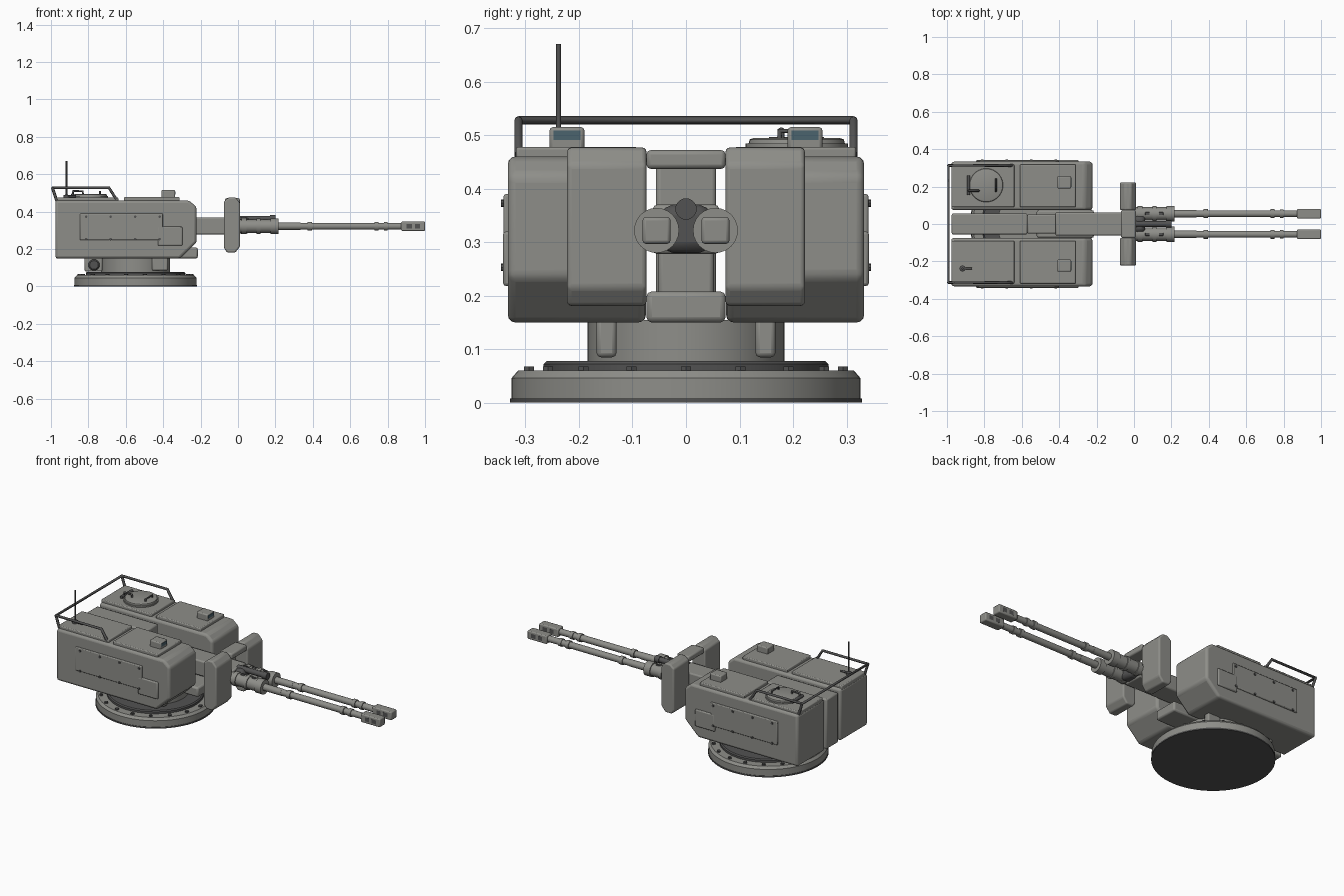
import bpy, bmesh, math
from mathutils import Vector

if "Cube" in bpy.data.objects:
    bpy.data.objects.remove(bpy.data.objects["Cube"])

CX = -0.548  # turret ring axis


def material(name, r, g, b):
    m = bpy.data.materials.new(name)
    m.diffuse_color = (r, g, b, 1)
    m.use_nodes = True
    m.node_tree.nodes["Principled BSDF"].inputs["Base Color"].default_value = m.diffuse_color
    return m


paint = material("grey_paint", .27, .27, .25)
dark = material("dark_metal", .085, .085, .085)
glass = material("glass", .07, .125, .155)


def finish(bm, name, bevel=0.0, seg=2, mat=paint):
    bmesh.ops.recalc_face_normals(bm, faces=bm.faces[:])
    me = bpy.data.meshes.new(name)
    bm.to_mesh(me)
    bm.free()
    ob = bpy.data.objects.new(name, me)
    bpy.context.collection.objects.link(ob)
    me.materials.append(mat)
    if bevel:
        m = ob.modifiers.new("bevel", 'BEVEL')
        m.width, m.segments, m.limit_method = bevel, seg, 'ANGLE'
        m.angle_limit = math.radians(30)
    bpy.ops.object.select_all(action='DESELECT')
    bpy.context.view_layer.objects.active = ob
    ob.select_set(True)
    bpy.ops.object.shade_smooth_by_angle(angle=math.radians(35))
    return ob


def box(name, x, y, z, bevel=0.005, mat=paint):
    bm = bmesh.new()
    bmesh.ops.create_cube(bm, size=1)
    for v in bm.verts:
        v.co = Vector([(r[0] + r[1]) / 2 + c * abs(r[1] - r[0]) for c, r in zip(v.co, (x, y, z))])
    return finish(bm, name, bevel, mat=mat)


def prism(name, prof, y0, y1, bevel):
    bm = bmesh.new()
    f = bm.faces.new([bm.verts.new((x, y0, z)) for x, z in prof])
    r = bmesh.ops.extrude_face_region(bm, geom=[f])
    for v in r["geom"]:
        if isinstance(v, bmesh.types.BMVert):
            v.co.y = y1
    return finish(bm, name, bevel, 3)


def lathe(name, prof, origin, axis='Z', n=32, mat=paint):
    """Revolve (distance along axis, radius) pairs into a closed solid."""
    bm = bmesh.new()
    rings = []
    for t, r in prof:
        ring = []
        for i in range(n):
            a = 2 * math.pi * i / n
            c, s = r * math.cos(a), r * math.sin(a)
            p = {'X': (t, c, s), 'Y': (c, t, s), 'Z': (c, s, t)}[axis]
            ring.append(bm.verts.new(Vector(p) + Vector(origin)))
        rings.append(ring)
    for a, b in zip(rings, rings[1:]):
        for i in range(n):
            bm.faces.new((a[i], a[(i + 1) % n], b[(i + 1) % n], b[i]))
    bm.faces.new(rings[0])
    bm.faces.new(rings[-1])
    return finish(bm, name, mat=mat)


def tube(name, pts, r):
    cu = bpy.data.curves.new(name, 'CURVE')
    cu.dimensions = '3D'
    cu.bevel_depth, cu.bevel_resolution, cu.use_fill_caps = r, 2, True
    cu.materials.append(dark)
    sp = cu.splines.new('POLY')
    sp.points.add(len(pts) - 1)
    for p, co in zip(sp.points, pts):
        p.co = (*co, 1)
    ob = bpy.data.objects.new(name, cu)
    bpy.context.collection.objects.link(ob)


def span(s, a, b):
    return tuple(sorted((s * a, s * b)))


# Turret ring, bolts and pedestal
lathe("base_plate", [(0, .329), (.008, .329)], (CX, 0, 0), n=64, mat=dark)
lathe("base_ring", [(.004, .326), (.046, .326), (.06, .314), (.06, .2)], (CX, 0, 0), n=64)
lathe("bearing_ring", [(.055, .266), (.072, .266), (.078, .26), (.078, .18)], (CX, 0, 0), n=64, mat=dark)
lathe("pedestal", [(.07, .184), (.155, .184)], (CX, 0, 0), n=64)
for i in range(18):
    a = math.radians(20 * i)
    lathe("ring_bolt", [(.055, .011), (.068, .011)],
          (CX + .298 * math.cos(a), .298 * math.sin(a), 0), n=6, mat=dark)

# Central spine, floor and gun cradle
box("rear_spine", (-.975, -.57), (-.056, .056), (.15, .45), .008)
box("middle_spine", (-.57, -.36), (-.052, .052), (.15, .34), .008)
box("lower_bridge", (-.52, -.215), (-.074, .074), (.15, .208), .01)
box("gun_cradle", (-.42, .01), (-.062, .062), (.278, .37), .008)
box("cradle_nose", (0, .06), (-.045, .045), (.28, .37), .02, dark)
box("shield_bridge", (-.07, .01), (-.074, .074), (.437, .472), .008)
lathe("sight_tube", [(0, .016), (.17, .016), (.17, .02), (.2, .02)], (0, 0, .362), 'X', 20, dark)

pod = [(-.977, .15), (-.31, .15), (-.222, .235), (-.222, .425), (-.262, .46), (-.977, .46)]
shield = [(-.075, .205), (-.058, .181), (-.015, .181), (.012, .215),
          (.012, .445), (-.015, .477), (-.048, .477), (-.075, .455)]

for s, side in ((1, "left"), (-1, "right")):
    # Armoured pod with roof plates
    prism(side + "_pod", pod, s * .075, s * .333, .014)
    box(side + "_rear_roof_plate", (-.975, -.64), span(s, .09, .318), (.45, .476))
    box(side + "_front_roof_plate", (-.61, -.312), span(s, .09, .318), (.45, .478))
    # Bolted side panel and small cover
    box(side + "_side_panel", (-.845, -.402), span(s, .325, .341), (.248, .39))
    box(side + "_side_cover", (-.428, -.297), span(s, .325, .342), (.218, .32), .006)
    for i in range(4):
        for z in (.253, .373):
            lathe(side + "_panel_bolt", [(s * .338, .007), (s * .346, .007)],
                  (-.812 + .131 * i, 0, z), 'Y', 8, dark)
    # Periscope block with lens
    box(side + "_periscope", (-.41, -.336), span(s, .19, .255), (.47, .515), .006)
    box(side + "_periscope_lens", (-.345, -.334), span(s, .197, .248), (.491, .509), 0, glass)
    # Pedestal lugs and drive housing
    box(side + "_front_lug", (-.46, -.375), span(s, .13, .167), (.085, .16), .008)
    box(side + "_drive_housing", (-.82, -.725), span(s, .1, .165), (.08, .155), .008)
    lathe(side + "_drive_knob", [(s * .15, .03), (s * .175, .03), (s * .182, .023)],
          (-.77, 0, .115), 'Y', 20, dark)
    # Gun shield plate
    prism(side + "_shield", shield, s * .074, s * .222, .008)
    # Barrel: jacket, collars and slim tube
    y = s * .055
    lathe(side + "_barrel", [(-.02, .036), (.02, .036), (.02, .041), (.045, .041), (.045, .036),
                             (.1, .036), (.1, .041), (.12, .041), (.12, .036), (.175, .036),
                             (.175, .042), (.217, .042), (.217, .02), (.335, .02), (.335, .0185),
                             (.372, .0185), (.372, .024), (.396, .024), (.396, .0185), (.73, .0185),
                             (.73, .024), (.752, .024), (.752, .0185), (.78, .0185), (.78, .023),
                             (.8, .023), (.8, .018), (.89, .018)], (0, y, .322), 'X', 24)
    for x in (.072, .145):
        box(side + "_jacket_vent", (x - .012, x + .012), (y - .008, y + .008), (.35, .361), .002, dark)
    # Muzzle brake with side ports
    box(side + "_muzzle_brake", (.872, 1), (y - .026, y + .026), (.297, .347), .006)
    for x in (.915, .96):
        box(side + "_muzzle_port", (x - .014, x + .014), (y - .0265, y + .0265),
            (.31, .334), 0, dark)

# Roof hatch with hinge bar and handle on the left pod
lathe("hatch", [(.47, .096), (.484, .096), (.484, .09), (.492, .088), (.495, .08)], (-.79, .207, 0), n=40)
tube("hatch_hinge", [(-.885, .155, .488), (-.885, .258, .488)], .009)
tube("hatch_hinge_arm", [(-.885, .178, .49), (-.88, .178, .51), (-.83, .178, .51), (-.83, .178, .49)], .006)
tube("hatch_handle", [(-.738, .175, .49), (-.738, .175, .508), (-.738, .24, .508), (-.738, .24, .49)], .005)

# Antenna and its mount on the right pod
lathe("antenna", [(.47, .016), (.488, .016), (.492, .0045), (.67, .0045)], (-.917, -.238, 0), n=12, mat=dark)
tube("antenna_lead", [(-.917, -.238, .482), (-.865, -.238, .482)], .006)

# Guard rail around the rear roof
tube("guard_rail", [(-.65, -.313, .465), (-.69, -.313, .528), (-.992, -.313, .528),
                    (-.992, .313, .528), (-.69, .313, .528), (-.65, .313, .465)], .0078)
for s in (1, -1):
    tube("rail_post", [(-.992, s * .313, .528), (-.97, s * .313, .46)], .0078)
